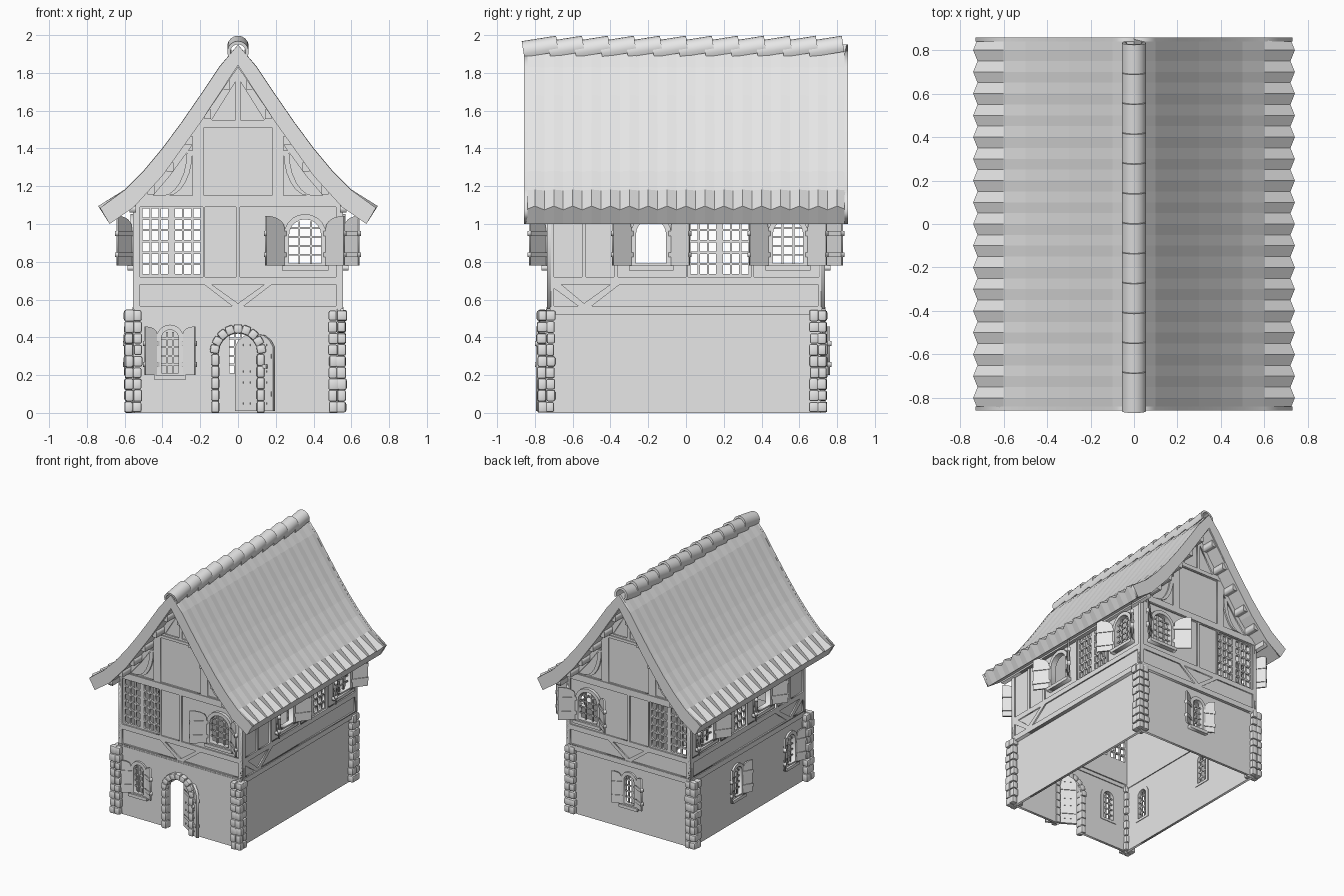
import bpy, bmesh, math, random
from mathutils import Matrix, Vector

if "Cube" in bpy.data.objects:
    bpy.data.objects.remove(bpy.data.objects["Cube"])
random.seed(4)
T, R = Matrix.Translation, Matrix.Rotation
mat = bpy.data.materials.new("plain_grey")
mat.diffuse_color = (0.8, 0.8, 0.8, 1)
mat.use_nodes = True
mat.node_tree.nodes["Principled BSDF"].inputs["Base Color"].default_value = mat.diffuse_color


def add(name, me, M=Matrix()):
    me.transform(M)
    if M.determinant() < 0:
        me.flip_normals()
    me.materials.clear()
    me.materials.append(mat)
    ob = bpy.data.objects.new(name, me)
    bpy.context.collection.objects.link(ob)
    return ob


def plate(name, loops, w0, w1, M):
    """Filled outline with holes (u, v), thick from w0 to w1 along the face normal."""
    cu = bpy.data.curves.new(name, 'CURVE')
    cu.dimensions, cu.fill_mode, cu.extrude = '2D', 'BOTH', (w1 - w0) / 2
    for loop in loops:
        sp = cu.splines.new('POLY')
        sp.points.add(len(loop) - 1)
        for p, (u, v) in zip(sp.points, loop):
            p.co = (u, v, 0, 1)
        sp.use_cyclic_u = True
    tmp = bpy.data.objects.new("tmp", cu)
    bpy.context.collection.objects.link(tmp)
    dg = bpy.context.evaluated_depsgraph_get()
    me = bpy.data.meshes.new_from_object(tmp.evaluated_get(dg))
    bpy.data.objects.remove(tmp)
    return add(name, me, M @ T((0, 0, (w0 + w1) / 2)))


def face(kind, d):
    """Wall frame: u along the wall, v up, w outward, placed d from the centre."""
    u, w = {'front': ((1, 0, 0), (0, -1, 0)), 'back': ((1, 0, 0), (0, 1, 0)),
            'right': ((0, 1, 0), (1, 0, 0)), 'left': ((0, 1, 0), (-1, 0, 0))}[kind]
    m = Matrix((u, (0, 0, 1), w)).transposed().to_4x4()
    return T(Vector(w) * d) @ m


def rect(u0, u1, v0, v1):
    return [(u0, v0), (u1, v0), (u1, v1), (u0, v1)]


def arch(u, hw, z0, top, n=10):
    return [(u - hw, z0), (u + hw, z0)] + [
        (u + hw * math.cos(math.pi * i / n), top - hw + hw * math.sin(math.pi * i / n)) for i in range(n + 1)]


def stones(name, items):
    bm = bmesh.new()
    for size, M in items:
        bmesh.ops.create_cube(bm, size=1, matrix=M @ Matrix.Diagonal((*size, 1)))
    bmesh.ops.bevel(bm, geom=bm.edges[:], offset=0.01, segments=2, affect='EDGES', profile=0.5)
    me = bpy.data.meshes.new(name)
    bm.to_mesh(me)
    bm.free()
    return add(name, me)


def window(name, M, u, hw, fr, z0, top, W, ang, bars=True):
    # frame, sill, glazing bars
    plate(name + "_frame", [arch(u, hw + fr, z0 - 0.02, top + fr), arch(u, hw, z0, top)], -0.025, 0.015, M)
    plate(name + "_sill", [rect(u - hw - fr - .01, u + hw + fr + .01, z0 - .035, z0 - .01)], -0.01, 0.03, M)
    if bars:
        for i in (-1, 1):
            c = u + i * hw * 0.36
            plate(name + "_bar", [rect(c - .005, c + .005, z0, top - .012)], -.015, -.005, M)
        for i in range(1, 5):
            z = z0 + (top - z0) * i / 5
            h = hw if z < top - hw else math.sqrt(hw * hw - (z - top + hw) ** 2)
            plate(name + "_bar", [rect(u - h, u + h, z - .005, z + .005)], -.014, -.006, M)
    # half-arched shutters standing ajar, with straps
    t0 = top + fr - 0.01
    for s in (-1, 1):
        S = M @ T((u + s * (hw + fr), 0, 0.012)) @ Matrix.Diagonal((s, 1, 1, 1)) @ R(-ang, 4, 'Y')
        q = [i * math.pi / 12 for i in range(7)]
        plate(name + "_shutter", [[(0, z0 - .01), (W, z0 - .01)] + [
            (W - W * math.sin(t), t0 - .5 * W * (1 - math.cos(t))) for t in q]], -.006, .006, S)
        for f in (.2, .68):
            z = z0 + (top - z0) * f
            plate(name + "_strap", [rect(-.012, W + .003, z - .013, z + .013)], -.012, .012, S)


def lattice(name, M, u0, u1):
    um = (u0 + u1) / 2
    holes = []
    for a in (u0 + .008, um + .012):
        p = (um - u0 - .02) / 3
        for i in range(3):
            for j in range(6):
                z = .728 + j * .06
                holes.append(rect(a + i * p + .006, a + (i + 1) * p - .006, z + .006, z + .054))
    plate(name, [rect(u0 - .005, u1 + .005, .715, 1.095)] + holes, -.03, -.012, M)


# ground floor walls with openings
FG, BG, RG, LG = face('front', .742), face('back', .715), face('right', .528), face('left', .552)
plate("front_lower_wall", [[(-.55, 0), (-.1, 0)] + arch(0, .1, 0, .42)[2:][::-1] + [(.1, 0), (.525, 0), (.525, .55), (-.55, .55)],
      arch(-.36, .045, .2, .44)], -.02, 0, FG)
plate("back_lower_wall", [rect(-.55, .525, 0, .55), arch(0, .045, .2, .44)], -.02, 0, BG)
plate("right_lower_wall", [rect(-.742, .715, 0, .55)], -.02, 0, RG)
plate("left_lower_wall", [rect(-.742, .715, 0, .55), arch(-.54, .045, .2, .44), arch(.14, .045, .2, .44)], -.02, 0, LG)
for n, M, u, a in (("front_low", FG, -.36, .5), ("back_low", BG, 0, .45), ("left_low_a", LG, -.54, .5), ("left_low_b", LG, .14, .5)):
    window(n + "_window", M, u, .045, .027, .21, .44, .07, a)

# gable walls: plaster plus raised timber frame
half = [(.555, 1.1), (.4, 1.275), (.2, 1.555)]
gable = [(-.555, .55), (.555, .55)] + half + [(0, 1.86)] + [(-x, z) for x, z in half[::-1]]
inner = [(x * .99, z) for x, z in gable]
def both(p):
    return [p, [(-x, z) for x, z in p]]
panels = both([(.52, .565), (.03, .565), (.18, .68), (.52, .68)]) + [[(-.14, .68), (0, .58), (.14, .68)]]
panels += [rect(-.175, -.01, .72, 1.09), rect(.01, .52, .72, 1.09), rect(-.18, .18, 1.15, 1.51)]
panels += both([(.24, 1.15), (.45, 1.15), (.36, 1.255), (.24, 1.42)]) + both([(.012, 1.55), (.14, 1.55), (.012, 1.755)])
for k in ('front', 'back'):
    M = face(k, .735)
    lat, win = rect(-.52, -.185, .72, 1.09), arch(.355, .085, .79, 1.025)
    plate(k + "_plaster", [inner, lat, win], -.03, -.01, M)
    plate(k + "_timber", [gable, lat] + panels, -.02, 0, M)
    lattice(k + "_lattice", M, -.52, -.185)
    window(k + "_window", M, .355, .085, .028, .79, 1.025, .125, .7)
    plate(k + "_sole_beam", [rect(-.55, .545, .52, .56)], -.02, .004, M)
    plate(k + "_tie_beam", [rect(-.57, .57, 1.095, 1.145)], -.02, .006, M)
    plate(k + "_collar", [rect(-.2, .2, 1.515, 1.535)], -.02, .006, M)
    for s in (-1, 1):
        q = [i * math.pi / 12 for i in range(7)]
        plate(k + "_curved_brace", [[(s * (.37 - .13 * math.sin(t)), 1.15 + .24 * (1 - math.cos(t))) for t in q] +
              [(s * (.4 - .13 * math.sin(t)), 1.15 + .24 * (1 - math.cos(t))) for t in q[::-1]]], -.015, .003, M)

# upper side walls
for k in ('right', 'left'):
    M = face(k, .555)
    lat = rect(.01, .345, .72, 1.09)
    wins = [arch(u, .08, .79, 1.025) for u in (-.185, .54)]
    plate(k + "_plaster", [rect(-.725, .725, .55, 1.11), lat] + wins, -.03, -.01, M)
    plate(k + "_timber", [rect(-.735, .735, .55, 1.11), lat,
          [(-.7, .565), (-.57, .565), (-.7, .66)], [(-.66, .68), (-.54, .58), (-.4, .68)],
          [(-.5, .565), (.7, .565), (.7, .68), (-.35, .68)],
          rect(-.7, -.55, .72, 1.08), rect(-.53, -.38, .72, 1.08), rect(-.36, 0, .72, 1.08), rect(.36, .71, .72, 1.08)], -.02, 0, M)
    plate(k + "_sole_beam", [rect(-.72, .72, .52, .56)], -.03, .004, M)
    lattice(k + "_lattice", M, .01, .345)
    window(k + "_window_a", M, -.185, .08, .028, .79, 1.025, .12, .65, False)
    window(k + "_window_b", M, .54, .08, .028, .79, 1.025, .12, .65)

# corner stones
items = []
for cx in (-.555, .525):
    for cy in (-.74, .7):
        for l in range(9):
            for i in (-1, 1):
                for j in (-1, 1):
                    r = lambda: random.uniform(-.006, .006)
                    items.append(((.048 + r(), .048 + r(), .058 + r()),
                                  T((cx + i * .022 + r() / 2, cy + j * .022 + r() / 2, .031 + l * .0605))))
stones("corner_stones", items)

# stone door surround
items = []
for s in (-1, 1):
    for l in range(5):
        items.append(((.042, .07, .062), T((s * .12, -.745, .032 + l * .062))))
for i in range(9):
    a = math.pi * (i + .5) / 9
    items.append(((.048, .07, .046), T((.125 * math.cos(a), -.745, .315 + .13 * math.sin(a))) @ R(-a, 4, 'Y')))
stones("door_surround", items)

# open door leaf with straps, studs and handle
D = T((.19, -.785, 0)) @ R(math.atan2(-.12, .2), 4, 'Z') @ T((-.233, 0, 0)) @ face('front', 0)
plate("door_leaf", [[(0, .01), (.233, .01), (.233, .35), (.21, .385), (.175, .41), (.12, .42), (.06, .41), (.02, .385), (0, .35)]], -.01, .01, D)
for z in (.1, .3):
    plate("door_strap", [rect(.01, .225, z - .012, z + .012)], -.016, .016, D)
for u in (.045, .09, .14, .19):
    for z in (.05, .16, .22, .36):
        plate("door_stud", [rect(u - .005, u + .005, z - .005, z + .005)], -.015, .015, D)
plate("door_handle", [rect(.17, .2, .235, .255)], -.02, .025, D)

# roof: swept slope with scalloped tile edge
top = [(.73, 1.085), (.6, 1.18), (.5, 1.28), (.4, 1.4), (.3, 1.535), (.2, 1.68), (.1, 1.83)]
under = [(.68, 1.0), (.55, 1.09), (.4, 1.255), (.2, 1.535)]
bm, rings = bmesh.new(), []
for i in range(35):
    w = (.01 if i % 2 else -.01)
    hi = [(x + (w if n == 0 else 0), z + (w if n == 0 else w * .25)) for n, (x, z) in enumerate(top)]
    prof = hi + [(0, 1.95)] + [(-x, z) for x, z in hi[::-1]]
    prof += [(-x, z) for x, z in under] + [(0, 1.83)] + under[::-1]
    rings.append([bm.verts.new((x, -.85 + 1.7 * i / 34, z)) for x, z in prof])
n = len(rings[0])
for a, b in zip(rings, rings[1:]):
    for j in range(n):
        bm.faces.new((a[j], a[(j + 1) % n], b[(j + 1) % n], b[j]))
bm.faces.new(rings[0])
bm.faces.new(rings[-1])
bmesh.ops.recalc_face_normals(bm, faces=bm.faces)
me = bpy.data.meshes.new("roof")
bm.to_mesh(me)
bm.free()
add("roof", me)

# barge boards, purlin ends and eave beams
for k in ('front', 'back'):
    for s in (-1, 1):
        plate(k + "_barge_board", [[(s * x, z) for x, z in top + [(.0, 1.95), (.0, 1.84)] + under[::-1]]], -.01, .008, face(k, .85))
        for x, z in ((.06, 1.73), (.16, 1.575), (.26, 1.435), (.36, 1.295), (.46, 1.175)):
            plate(k + "_purlin", [rect(s * x - .018, s * x + .018, z - .018, z + .03)], 0, .11, face(k, .73))
for s in ('right', 'left'):
    plate(s + "_eave_beam", [rect(-.83, .83, 1.06, 1.1)], -.02, .015, face(s, .56))

# overlapping ridge tiles
arc = [math.radians(-30 + 20 * i) for i in range(13)]
for i in range(12):
    M = T((0, -.77 + i * .1375, 1.926)) @ R(math.radians(9), 4, 'X') @ face('front', 0)
    plate("ridge_tile", [[(.057 * math.cos(a), .057 * math.sin(a)) for a in arc] +
          [(.04 * math.cos(a), .04 * math.sin(a)) for a in arc[::-1]]], -.092, .092, M)

# smooth only the rounded parts
for ob in bpy.context.collection.objects:
    ob.select_set(ob.name.startswith(("ridge_tile", "corner", "door_surround")))
    bpy.context.view_layer.objects.active = ob
bpy.ops.object.shade_smooth_by_angle(angle=math.radians(35))
